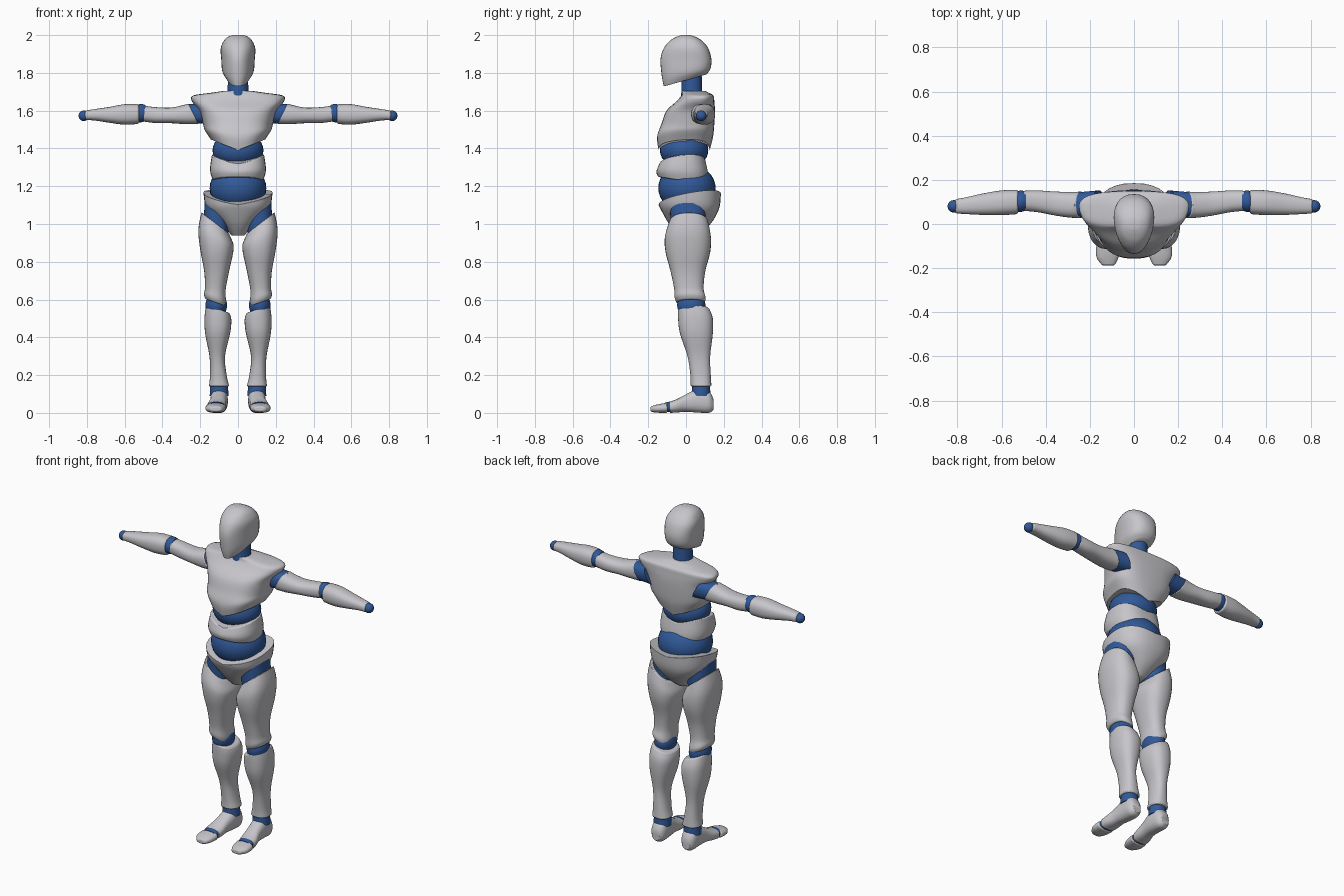
import bpy
import bmesh
from math import sin, cos, tau, copysign

old = bpy.data.objects.get("Cube")
if old:
    bpy.data.objects.remove(old, do_unlink=True)


def make_material(name, colour):
    material = bpy.data.materials.new(name)
    material.use_nodes = True
    material.diffuse_color = colour
    shader = next(n for n in material.node_tree.nodes if n.type == 'BSDF_PRINCIPLED')
    shader.inputs["Base Color"].default_value = colour
    return material


SHELL = make_material("pale grey shell", (.57, .56, .59, 1))
JOINT = make_material("blue joint", (.03, .1, .32, 1))
SIDES = 32
STEPS = 4
parts = []


def finish(bm, name, material, paired):
    """Turn a bmesh into an object, mirrored across x when paired."""
    bmesh.ops.recalc_face_normals(bm, faces=bm.faces)
    mesh = bpy.data.meshes.new(name)
    bm.to_mesh(mesh)
    bm.free()
    mesh.materials.append(material)
    part = bpy.data.objects.new(name, mesh)
    bpy.context.collection.objects.link(part)
    if material is SHELL:
        bevel = part.modifiers.new("soft rim", 'BEVEL')
        bevel.width = .008
        bevel.segments = 2
        bevel.limit_method = 'ANGLE'
        bevel.angle_limit = .8
    if paired:
        part.modifiers.new("other side", 'MIRROR')
    parts.append(part)


def smooth_rows(rows):
    """Fill in sections between the given ones with a Catmull-Rom spline."""
    rows = [tuple(row) + (0,) * (8 - len(row)) for row in rows]
    padded = [rows[0]] + rows + [rows[-1]]
    result = []
    for before, start, end, after in zip(padded, padded[1:], padded[2:], padded[3:]):
        for step in range(STEPS):
            u = step / STEPS
            result.append([
                b + .5 * u * (c - a + u * (2 * a - 5 * b + 4 * c - d
                                           + u * (3 * (b - c) + d - a)))
                for a, b, c, d in zip(before, start, end, after)])
    return result + [rows[-1]]


def loft(name, material, rows, axis="Z", power=2.4, taper=0, paired=False):
    """Skin sections of (along, centre a, b, radius a, b, tilt a, tilt b, vee)."""
    bm = bmesh.new()
    rings = []
    for along, ca, cb, ra, rb, tilt_a, tilt_b, vee in smooth_rows(rows):
        ring = []
        for side in range(SIDES):
            angle = tau * side / SIDES
            da, db = [r * copysign(abs(f) ** (2 / power), f)
                      for r, f in ((ra, cos(angle)), (rb, sin(angle)))]
            da *= 1 + taper * db
            t = along + tilt_a * da + tilt_b * db + vee * abs(da)
            a, b = ca + da, cb + db
            x, y, z = {"X": (t, a, b), "Y": (a, t, b), "Z": (a, b, t)}[axis]
            ring.append(bm.verts.new((x, y, max(z, 0))))
        rings.append(ring)
    for low, high in zip(rings, rings[1:]):
        for i in range(SIDES):
            j = (i + 1) % SIDES
            bm.faces.new((low[i], low[j], high[j], high[i]))
    bm.faces.new(rings[0])
    bm.faces.new(rings[-1])
    finish(bm, name, material, paired)


def ball(name, centre, radii, paired=False):
    bm = bmesh.new()
    bmesh.ops.create_uvsphere(bm, u_segments=SIDES, v_segments=SIDES // 2, radius=1)
    bmesh.ops.scale(bm, vec=radii, verts=bm.verts)
    bmesh.ops.translate(bm, vec=centre, verts=bm.verts)
    finish(bm, name, JOINT, paired)


# Head and neck
loft("head", SHELL, [
    (1.76, 0, -.005, .055, .112, 0, .28),
    (1.8, 0, 0, .08, .128, 0, .15),
    (1.87, 0, 0, .086, .135),
    (1.93, 0, 0, .089, .118),
    (1.97, 0, 0, .074, .085),
    (1.99, 0, 0, .054, .052),
    (2, 0, 0, .03, .025)], power=2.3, taper=1.5)
loft("neck", JOINT, [(1.65, 0, .03, .056, .056), (1.8, 0, .03, .053, .053)], power=2)

# Torso plates
loft("chest", SHELL, [
    (1.39, 0, -.01, .14, .135, 0, 0, .4),
    (1.46, 0, -.005, .17, .148, 0, 0, .2),
    (1.53, 0, .01, .18, .14),
    (1.6, 0, .025, .2, .128),
    (1.65, 0, .05, .24, .1),
    (1.68, 0, .06, .235, .085),
    (1.695, 0, .05, .14, .07),
    (1.705, 0, .04, .07, .06)], power=2.8, taper=1)
loft("rib_plate", SHELL, [
    (1.23, 0, -.02, .133, .128, 0, -.15),
    (1.27, 0, -.02, .148, .137, 0, -.05, .1),
    (1.325, 0, -.02, .138, .122, 0, .1, .3)])
loft("pelvis", SHELL, [
    (.94, 0, .01, .035, .05),
    (1, 0, .02, .085, .11),
    (1.08, 0, .02, .165, .155),
    (1.13, 0, .02, .183, .165, 0, .18, .2)])

# Torso joints
ball("abdomen_joint", (0, -.01, 1.39), (.135, .128, .1))
ball("waist_joint", (0, .005, 1.19), (.15, .152, .13))

# Arms
loft("shoulder_joints", JOINT, [
    (.16, .09, 1.585, .062, .054, 0, .5),
    (.25, .088, 1.583, .056, .05, 0, .5)], "X", paired=True)
loft("upper_arms", SHELL, [
    (.235, .087, 1.583, .06, .054, 0, .5),
    (.29, .087, 1.578, .058, .049, 0, .2),
    (.36, .093, 1.575, .054, .041),
    (.44, .103, 1.577, .049, .042),
    (.505, .105, 1.585, .045, .042)], "X", paired=True)
loft("elbow_joints", JOINT, [
    (.49, .104, 1.587, .043, .043),
    (.515, .103, 1.587, .049, .049),
    (.54, .1, 1.583, .043, .043)], "X", power=2, paired=True)
loft("forearms", SHELL, [
    (.525, .1, 1.582, .055, .052),
    (.6, .096, 1.58, .056, .054),
    (.68, .09, 1.578, .049, .042),
    (.76, .083, 1.578, .038, .03),
    (.81, .08, 1.575, .032, .025)], "X", paired=True)
ball("wrist_balls", (.816, .08, 1.573), (.028, .028, .028), paired=True)

# Legs
loft("hip_joints", JOINT, [
    (.98, .118, .01, .064, .09, .78),
    (1.06, .11, .01, .066, .094, .78)], paired=True)
loft("thighs", SHELL, [
    (1.005, .12, .015, .073, .102, .78),
    (.93, .117, .01, .093, .122, .4),
    (.85, .113, .01, .086, .118, .1),
    (.75, .113, .01, .066, .092),
    (.66, .12, .015, .055, .078, .1),
    (.61, .122, .022, .058, .082, .3),
    (.585, .12, .025, .053, .074, .35)], paired=True)
ball("knee_joints", (.115, .028, .57), (.057, .075, .07), paired=True)
loft("shins", SHELL, [
    (.55, .106, .04, .062, .083, .35),
    (.5, .106, .05, .071, .092, .15),
    (.42, .108, .055, .066, .087),
    (.3, .11, .068, .041, .06),
    (.2, .104, .077, .044, .054),
    (.14, .1, .08, .054, .055)], paired=True)
loft("ankle_joints", JOINT, [(.09, .1, .08, .05, .05), (.16, .1, .08, .046, .046)],
     power=2, paired=True)

# Feet
loft("feet", SHELL, [
    (.145, .1, .045, .024, .03),
    (.12, .1, .058, .043, .058),
    (.06, .1, .064, .046, .062),
    (0, .105, .052, .044, .046),
    (-.05, .112, .037, .05, .035),
    (-.085, .116, .03, .05, .03)], "Y", paired=True)
loft("toe_joints", JOINT, [(-.07, .115, .034, .044, .029), (-.11, .116, .03, .044, .025)],
     "Y", paired=True)
loft("toes", SHELL, [
    (-.098, .117, .027, .054, .027),
    (-.15, .12, .023, .05, .022),
    (-.188, .116, .02, .028, .014)], "Y", paired=True)

# Smooth shading with crisp rims
bpy.ops.object.select_all(action='DESELECT')
for part in parts:
    part.select_set(True)
bpy.context.view_layer.objects.active = parts[0]
bpy.ops.object.shade_smooth_by_angle(angle=.7)
